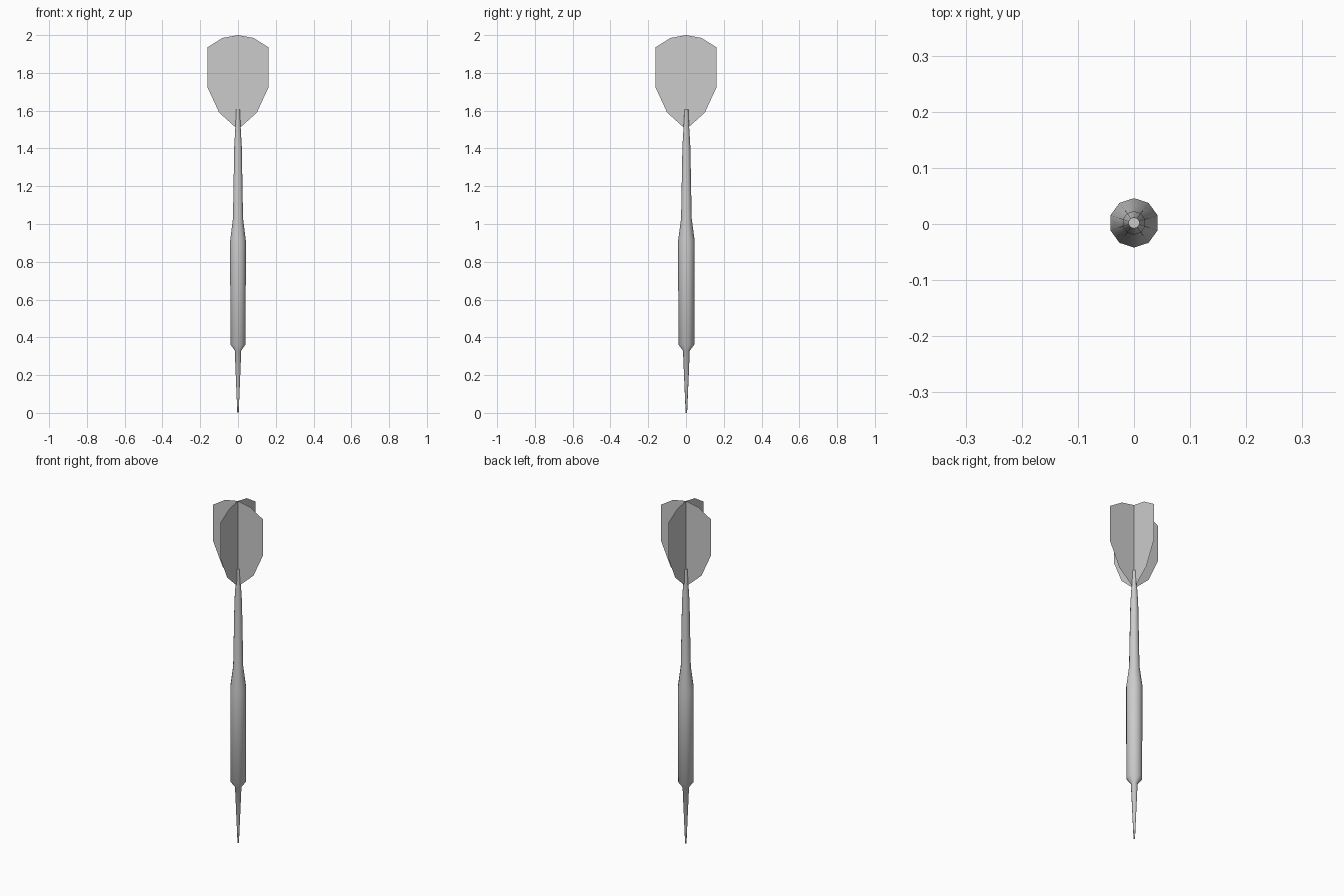
import bpy, bmesh
from math import cos, sin, pi, radians

if "Cube" in bpy.data.objects:
    bpy.data.objects.remove(bpy.data.objects["Cube"])

SIDES = 10
CENTRE_Y = 0.002


def make_object(name, bm):
    mesh = bpy.data.meshes.new(name)
    bm.to_mesh(mesh)
    bm.free()
    obj = bpy.data.objects.new(name, mesh)
    bpy.context.collection.objects.link(obj)
    return obj


def lathe(name, profile):
    """Ten-sided turned shape from (radius, z) pairs, capped at both ends."""
    bm = bmesh.new()
    rings = []
    for r, z in profile:
        rings.append([bm.verts.new((r * cos(pi / 2 + 2 * pi * i / SIDES),
                                    CENTRE_Y + r * sin(pi / 2 + 2 * pi * i / SIDES), z))
                      for i in range(SIDES)])
    for low, high in zip(rings, rings[1:]):
        for i in range(SIDES):
            j = (i + 1) % SIDES
            bm.faces.new((low[i], low[j], high[j], high[i]))
    bm.faces.new(rings[0][::-1])
    bm.faces.new(rings[-1])
    obj = make_object(name, bm)
    bpy.ops.object.select_all(action='DESELECT')
    obj.select_set(True)
    bpy.context.view_layer.objects.active = obj
    bpy.ops.object.shade_smooth_by_angle(angle=radians(40))
    return obj


# Point, grip barrel and tapering shaft in one turned piece
lathe("dart_body", [(0.004, 0.0), (0.018, 0.33), (0.042, 0.362), (0.044, 0.91),
                    (0.028, 1.03), (0.021, 1.41), (0.012, 1.56), (0.010, 1.605)])

# Flight: four thin vanes meeting on the axis
vane = [(0, 1.5), (0.1, 1.59), (0.162, 1.725), (0.162, 1.935), (0.082, 1.985), (0, 2.0)]
bm = bmesh.new()
for k in range(4):
    dx, dy = [(1, 0), (0, 1), (-1, 0), (0, -1)][k]
    bm.faces.new([bm.verts.new((r * dx, r * dy, z)) for r, z in vane])
bmesh.ops.remove_doubles(bm, verts=bm.verts, dist=0.0001)
make_object("flight", bm)
